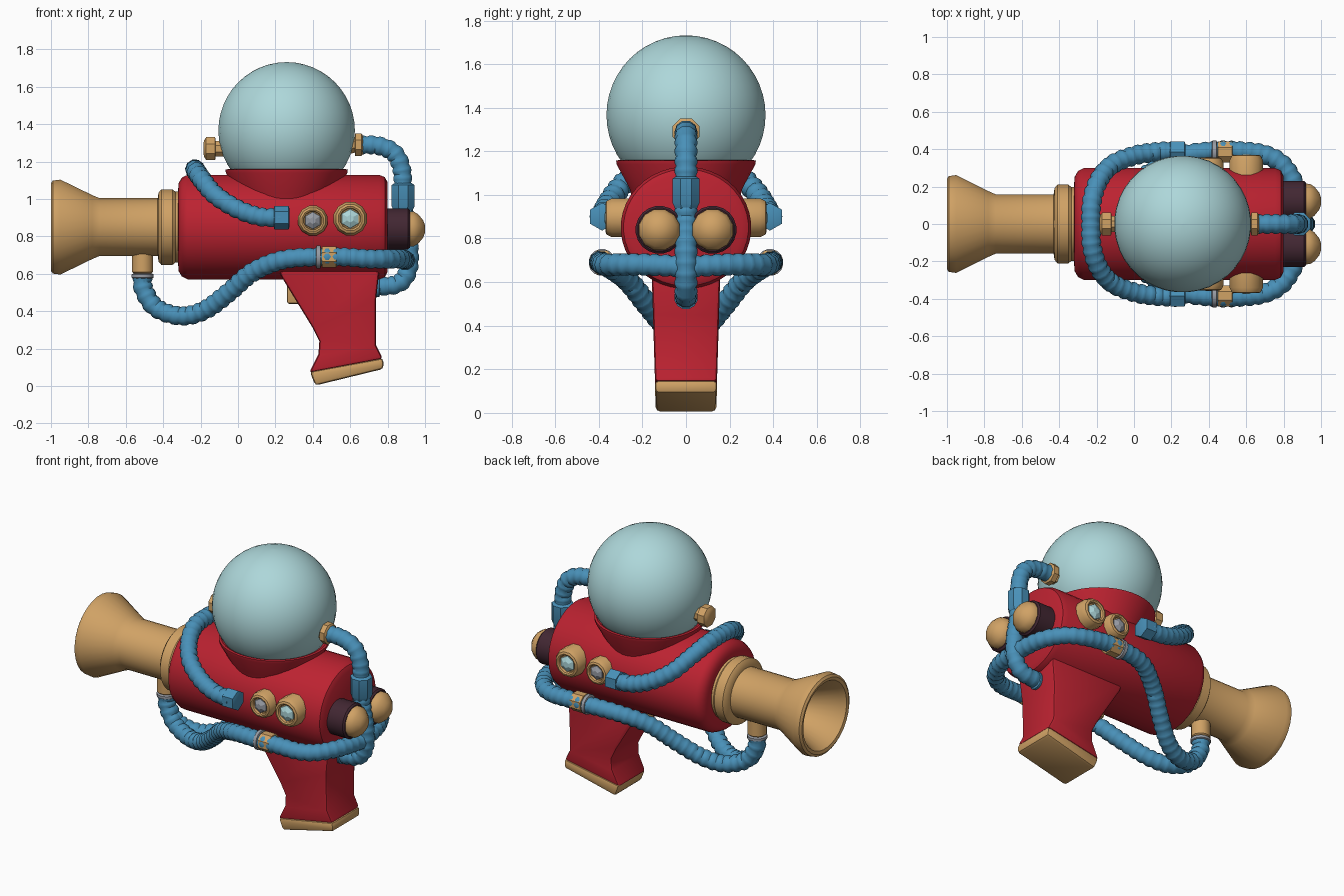
import bpy, bmesh, math
from mathutils import Vector

if "Cube" in bpy.data.objects:
    bpy.data.objects.remove(bpy.data.objects["Cube"])


def material(name, rgb):
    m = bpy.data.materials.new(name)
    m.diffuse_color = (*rgb, 1)
    m.use_nodes = True
    m.node_tree.nodes["Principled BSDF"].inputs["Base Color"].default_value = m.diffuse_color
    return m


RED = material("red paint", (0.50, 0.016, 0.03))
BRASS = material("brass", (0.63, 0.36, 0.13))
BLUE = material("blue hose", (0.066, 0.28, 0.48))
GLASS = material("pale glass", (0.42, 0.68, 0.70))
DARK = material("dark plum", (0.054, 0.02, 0.032))
GREY = material("grey metal", (0.31, 0.33, 0.37))


def finish(name, mesh, mat, angle=35):
    mesh.materials.clear()
    mesh.materials.append(mat)
    mesh.shade_smooth()
    mesh.set_sharp_from_angle(angle=math.radians(angle))
    ob = bpy.data.objects.new(name, mesh)
    bpy.context.collection.objects.link(ob)
    return ob


def lathe(name, profile, mat, origin, axis=(0, 0, 1), segs=32, yscale=1, angle=35):
    """Revolve (distance along axis, radius) pairs; the open ends are capped."""
    bm = bmesh.new()
    q = Vector(axis).to_track_quat('Z', 'Y')
    rings = []
    for t, r in profile:
        ring = []
        for i in range(segs):
            a = 2 * math.pi * (i + 0.5) / segs
            p = q @ Vector((r * math.cos(a), r * math.sin(a), t))
            p.y *= yscale
            ring.append(bm.verts.new(p + Vector(origin)))
        rings.append(ring)
    for a, b in zip(rings, rings[1:]):
        for i in range(segs):
            j = (i + 1) % segs
            bm.faces.new((a[i], a[j], b[j], b[i]))
    bm.faces.new(rings[0][::-1])
    bm.faces.new(rings[-1])
    bmesh.ops.recalc_face_normals(bm, faces=bm.faces)
    me = bpy.data.meshes.new(name)
    bm.to_mesh(me)
    bm.free()
    return finish(name, me, mat, angle)


def prism(name, outline, half_top, half_bottom, mat, bevel):
    """Extrude an x-z outline across y, tapering with height, with bevelled edges."""
    zs = [p[1] for p in outline]
    lo, hi = min(zs), max(zs)
    bm = bmesh.new()
    sides = []
    for s in (-1, 1):
        sides.append([bm.verts.new((x, s * (half_bottom + (half_top - half_bottom) * (z - lo) / (hi - lo)), z))
                      for x, z in outline])
    n = len(outline)
    bm.faces.new(sides[0])
    bm.faces.new(sides[1][::-1])
    for i in range(n):
        j = (i + 1) % n
        bm.faces.new((sides[0][i], sides[1][i], sides[1][j], sides[0][j]))
    bmesh.ops.recalc_face_normals(bm, faces=bm.faces)
    sharp = [e for e in bm.edges if e.calc_face_angle(0) > math.radians(45)]
    bmesh.ops.bevel(bm, geom=sharp, offset=bevel, segments=2, profile=0.5, affect='EDGES')
    me = bpy.data.meshes.new(name)
    bm.to_mesh(me)
    bm.free()
    return finish(name, me, mat)


def hose(name, points, radius=0.053):
    """Ribbed tube along a smooth path through the points."""
    pts = [Vector(p) for p in points]
    pts = [2 * pts[0] - pts[1]] + pts + [2 * pts[-1] - pts[-2]]
    path = []
    for a, b, c, d in zip(pts, pts[1:], pts[2:], pts[3:]):
        steps = max(2, round((c - b).length / 0.016))
        for k in range(steps):
            t = k / steps
            path.append(0.5 * (2 * b + (c - a) * t + (2 * a - 5 * b + 4 * c - d) * t * t
                               + (3 * b - a - 3 * c + d) * t ** 3))
    path.append(pts[-2])
    cu = bpy.data.curves.new(name, 'CURVE')
    cu.dimensions = '3D'
    cu.bevel_depth = radius
    cu.bevel_resolution = 3
    cu.use_fill_caps = True
    sp = cu.splines.new('POLY')
    sp.points.add(len(path) - 1)
    for i, p in enumerate(path):
        sp.points[i].co = (*p, 1)
        sp.points[i].radius = 1.0 if i % 3 else 0.87
    tmp = bpy.data.objects.new(name + "_path", cu)
    bpy.context.collection.objects.link(tmp)
    dg = bpy.context.evaluated_depsgraph_get()
    me = bpy.data.meshes.new_from_object(tmp.evaluated_get(dg))
    bpy.data.objects.remove(tmp)
    return finish(name, me, BLUE, 50)


# Body and barrel, sharing one axis along x
C = (0, 0, 0.85)
X, NX = (1, 0, 0), (-1, 0, 0)
lathe("body", [(-0.32, 0.20), (-0.318, 0.235), (-0.30, 0.265), (-0.27, 0.28), (0.755, 0.28),
               (0.785, 0.268), (0.80, 0.24)], RED, C, X, 40, 1.07)
lathe("barrel", [(-0.40, 0.155), (-0.74, 0.155), (-0.78, 0.172), (-0.95, 0.255), (-0.99, 0.25),
                 (-1.0, 0.235), (-0.995, 0.215), (-0.96, 0.195), (-0.80, 0.125), (-0.74, 0.115),
                 (-0.45, 0.115)], BRASS, C, X, 32, 1.03)
lathe("barrel_collar", [(-0.43, 0.15), (-0.425, 0.185), (-0.41, 0.203), (-0.35, 0.203),
                        (-0.335, 0.19), (-0.30, 0.19)], BRASS, C, X, 32, 1.04)

# Glass dome in a flared red seat
R, DZ = 0.366, 1.366
lathe("dome", [(-R * math.cos(math.pi * (i + 0.05) / 24.1), R * math.sin(math.pi * (i + 0.05) / 24.1))
               for i in range(25)], GLASS, (0.26, 0, DZ), segs=40)
lathe("dome_seat", [(0.92, 0.235), (1.03, 0.265), (1.14, 0.326), (1.157, 0.328), (1.16, 0.315),
                    (1.14, 0.27)], RED, (0.26, 0, 0), segs=40, yscale=0.98)
lathe("dome_front_knob", [(-0.04, 0.045), (0.02, 0.045), (0.022, 0.066), (0.07, 0.066), (0.08, 0.05),
                          (0.085, 0.03)], BRASS, (-0.10, 0, 1.27), NX, 8)
lathe("dome_rear_knob", [(-0.06, 0.05), (0.0, 0.05), (0.015, 0.045), (0.017, 0.066), (0.05, 0.066),
                         (0.06, 0.05)], BRASS, (0.61, 0, 1.29), X, 8)

# Grip, its base plate and the trigger
prism("grip", [(0.20, 0.66), (0.235, 0.58), (0.40, 0.31), (0.435, 0.24), (0.43, 0.17), (0.38, 0.07),
               (0.775, 0.145), (0.737, 0.22), (0.737, 0.45), (0.76, 0.66)], 0.158, 0.14, RED, 0.018)
prism("grip_base", [(0.384, 0.078), (0.413, 0.003), (0.778, 0.092), (0.776, 0.15)],
      0.144, 0.138, BRASS, 0.018)
prism("trigger", [(0.26, 0.60), (0.263, 0.44), (0.36, 0.44), (0.36, 0.60)], 0.05, 0.045, BRASS, 0.01)

# Rear hose from the dome down into the grip
hose("rear_hose", [(0.64, 0, 1.29), (0.75, 0, 1.285), (0.835, 0, 1.245), (0.875, 0, 1.16),
                   (0.883, 0, 1.04), (0.89, 0, 0.90), (0.915, 0, 0.75), (0.91, 0, 0.62),
                   (0.85, 0, 0.545), (0.70, 0, 0.53)])
lathe("rear_hose_cuff", [(-0.09, 0.05), (-0.06, 0.066), (0.055, 0.066), (0.065, 0.05)],
      BLUE, (0.883, 0, 1.02), segs=8)
lathe("grip_hose_cuff", [(0.63, 0.03), (0.70, 0.055), (0.755, 0.055), (0.76, 0.04)],
      BLUE, (0, 0, 0.53), X, 12)

# Nozzle under the barrel that feeds the lower hoses
lathe("feed_nozzle", [(0.60, 0.045), (0.61, 0.058), (0.76, 0.058)], BRASS, (-0.51, 0, 0), segs=12)
lathe("feed_ring", [(0.575, 0.05), (0.58, 0.06), (0.597, 0.06), (0.602, 0.05)], GREY, (-0.51, 0, 0), segs=16)

# Hose draped over the front of the body, both ends on the flanks
half = [(0.23, 0.39, 0.90), (0.12, 0.385, 0.905), (0.0, 0.365, 0.945), (-0.12, 0.315, 1.02),
        (-0.19, 0.23, 1.10), (-0.225, 0.12, 1.15)]
hose("over_hose", half + [(-0.23, 0, 1.16)] + [(x, -y, z) for x, y, z in reversed(half)])

for s, side in ((-1, "right"), (1, "left")):
    out = (0, s, 0)
    lathe("over_hose_cuff_" + side, [(0.19, 0.045), (0.195, 0.064), (0.27, 0.064), (0.275, 0.05)],
          BLUE, (0, s * 0.385, 0.90), X, 6)
    # Lower hose from the nozzle along the flank to the rear
    hose("lower_hose_" + side, [(-0.51, 0, 0.60), (-0.505, s * 0.003, 0.52), (-0.44, s * 0.015, 0.42),
                                (-0.31, s * 0.05, 0.375), (-0.18, s * 0.10, 0.405), (-0.05, s * 0.18, 0.50),
                                (0.08, s * 0.27, 0.61), (0.24, s * 0.36, 0.675), (0.42, s * 0.39, 0.69),
                                (0.56, s * 0.39, 0.69), (0.70, s * 0.37, 0.68), (0.80, s * 0.31, 0.68),
                                (0.87, s * 0.18, 0.68), (0.90, 0, 0.67)])
    lathe("lower_hose_ring_" + side, [(0.415, 0.05), (0.42, 0.062), (0.44, 0.062), (0.445, 0.05)],
          GREY, (0, s * 0.385, 0.69), X, 16)
    lathe("lower_hose_coupling_" + side, [(0.445, 0.045), (0.45, 0.06), (0.525, 0.06), (0.53, 0.05)],
          BRASS, (0, s * 0.385, 0.69), X, 8)
    # Two round gauges: bezel ring, then a faceted lens
    for n, (x, z, r, d, lens) in enumerate(((0.40, 0.885, 0.082, 0.355, GREY), (0.60, 0.895, 0.092, 0.37, GLASS))):
        tag = f"_{n + 1}_{side}"
        lathe("gauge_bezel" + tag, [(0.22, r), (d - 0.03, r), (d - 0.005, r * 0.86), (d, r * 0.72),
                                    (d - 0.005, r * 0.62), (d - 0.02, r * 0.58)], BRASS, (x, 0, z), out, 12)
        lathe("gauge_lens" + tag, [(d - 0.03, r * 0.60), (d - 0.012, r * 0.55), (d + 0.003, r * 0.22)],
              lens, (x, 0, z), out, 6, angle=10)
    # Rear thruster: dark drum with a brass cap
    at = (0, s * 0.122, 0.84)
    lathe("rear_drum_" + side, [(0.76, 0.11), (0.91, 0.11), (0.92, 0.10)], DARK, at, X, 20)
    lathe("rear_cap_" + side, [(0.915, 0.097), (0.94, 0.096), (0.965, 0.08), (0.99, 0.048), (1.0, 0.02)],
          BRASS, at, X, 12)
